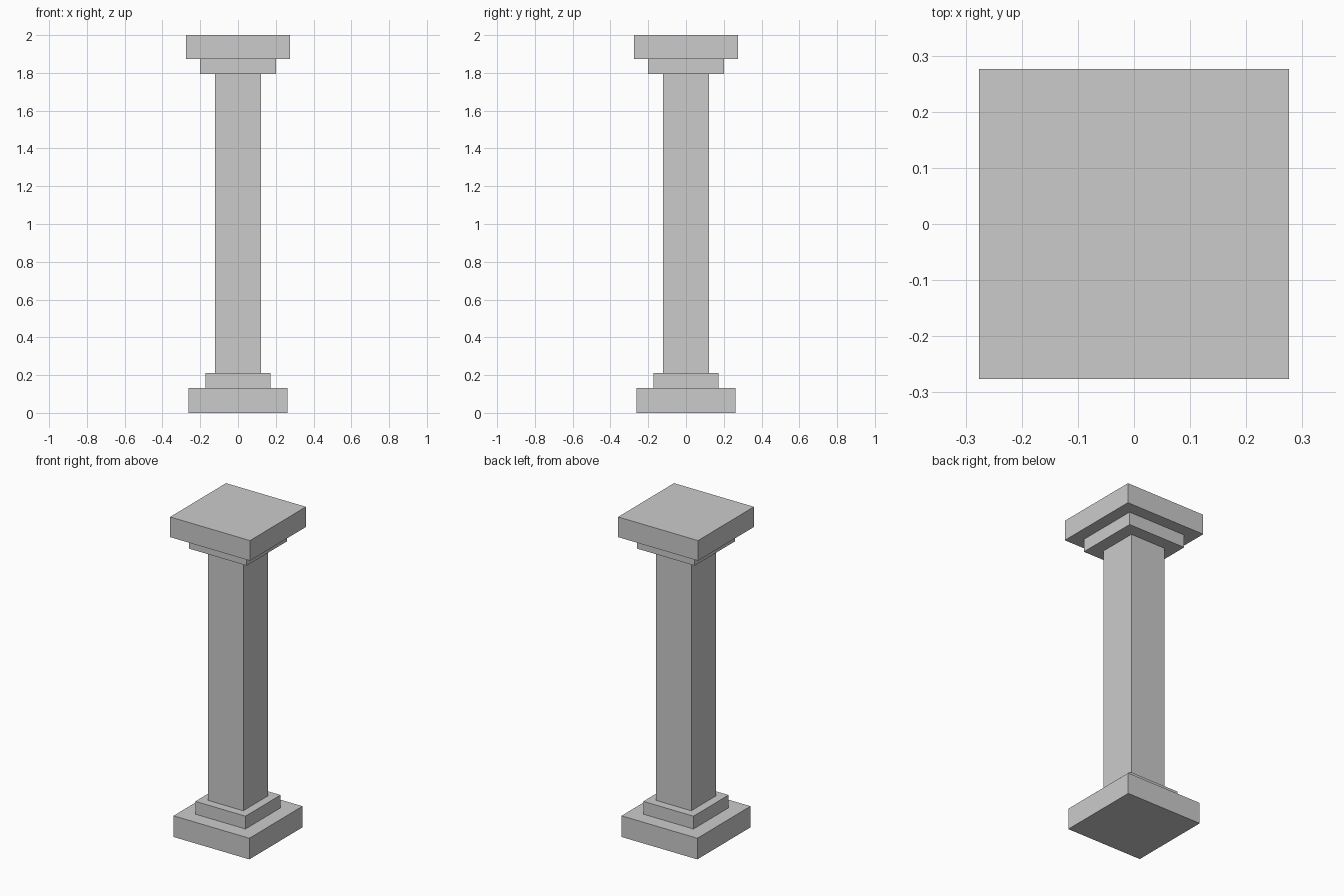
import bpy

if "Cube" in bpy.data.objects:
    bpy.data.objects.remove(bpy.data.objects["Cube"])


def square_block(name, half, z0, z1):
    """Square block centred on the z axis, spanning z0 to z1."""
    bpy.ops.mesh.primitive_cube_add(size=1, location=(0, 0, (z0 + z1) / 2))
    block = bpy.context.object
    block.name = name
    block.scale = (2 * half, 2 * half, z1 - z0)
    bpy.ops.object.transform_apply(location=False, rotation=False, scale=True)
    return block


# Pillar tiers from the ground up: name, half width, height of its top
tiers = [
    ("base_plinth", 0.262, 0.132),
    ("base_step", 0.173, 0.212),
    ("shaft", 0.121, 1.794),
    ("capital_step", 0.20, 1.874),
    ("capital_slab", 0.276, 2.0),
]

bottom = 0.0
for name, half, top in tiers:
    square_block(name, half, bottom, top)
    bottom = top
